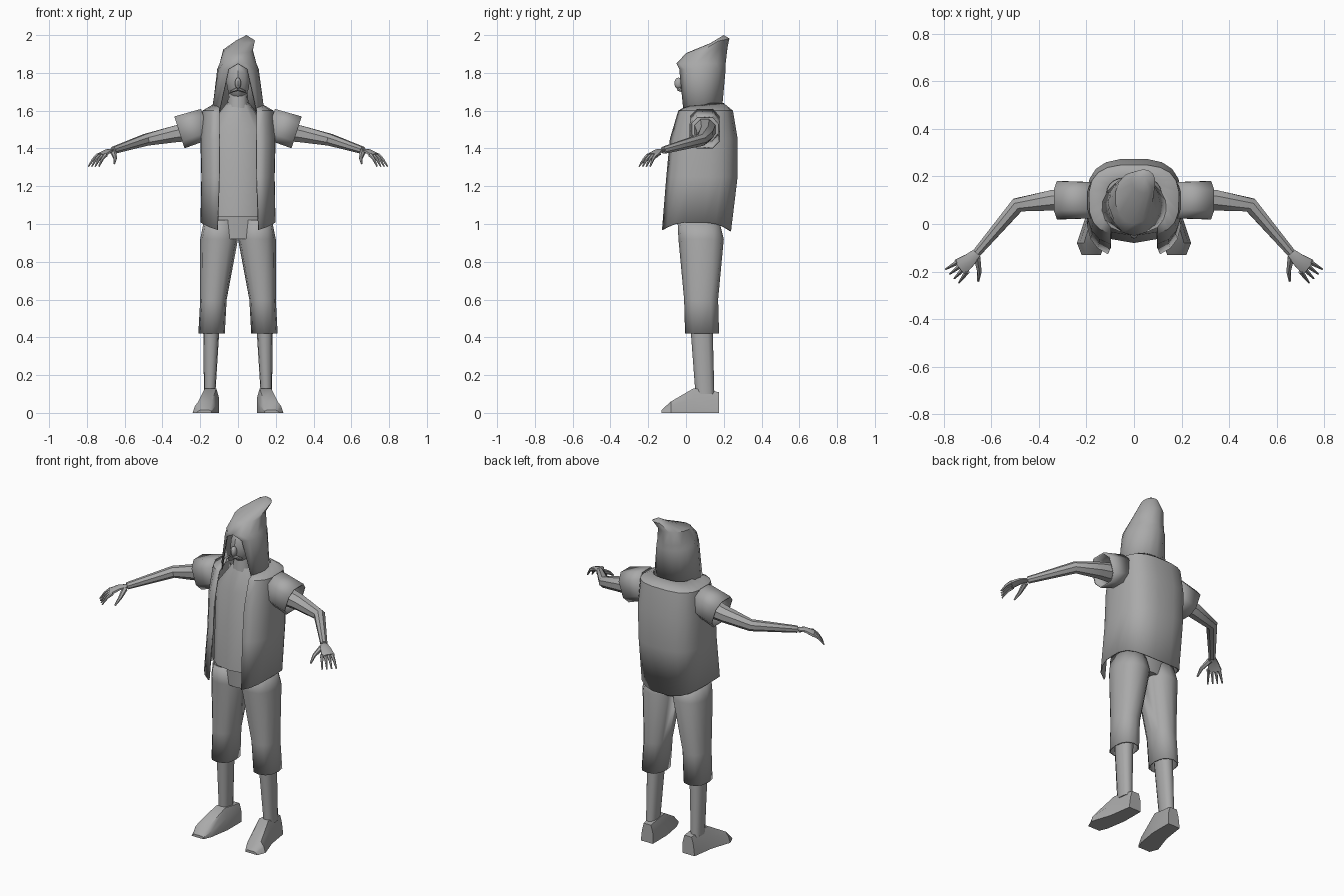
import bpy, bmesh
from math import sin, cos, asin, pi, radians, copysign
from mathutils import Vector

cube = bpy.data.objects.get("Cube")
if cube:
    bpy.data.objects.remove(cube, do_unlink=True)

# One plain colour throughout
grey = bpy.data.materials.new("plain grey")
grey.use_nodes = True
grey.diffuse_color = (.4, .4, .4, 1)
grey.node_tree.nodes["Principled BSDF"].inputs["Base Color"].default_value = grey.diffuse_color


def finish(name, bm, mirror=False, thickness=0):
    """Turn a bmesh into a shaded object, optionally paired and thickened."""
    bmesh.ops.remove_doubles(bm, verts=bm.verts, dist=.001)
    bmesh.ops.recalc_face_normals(bm, faces=bm.faces)
    mesh = bpy.data.meshes.new(name)
    bm.to_mesh(mesh)
    bm.free()
    mesh.materials.append(grey)
    part = bpy.data.objects.new(name, mesh)
    bpy.context.scene.collection.objects.link(part)
    bpy.ops.object.select_all(action='DESELECT')
    part.select_set(True)
    bpy.context.view_layer.objects.active = part
    bpy.ops.object.shade_smooth_by_angle(angle=radians(40))
    if thickness:
        part.modifiers.new("Thickness", 'SOLIDIFY').thickness = thickness
    if mirror:
        part.modifiers.new("Mirror", 'MIRROR')


def skin(name, rings, closed=True, caps=True, **options):
    """Join neighbouring rings of points with quads."""
    bm = bmesh.new()
    rows = [[bm.verts.new(point) for point in ring] for ring in rings]
    count = len(rows[0])
    for low, high in zip(rows, rows[1:]):
        for i in range(count if closed else count - 1):
            j = (i + 1) % count
            bm.faces.new((low[i], low[j], high[j], high[i]))
    if caps:
        bm.faces.new(rows[0])
        bm.faces.new(rows[-1])
    finish(name, bm, **options)


def rounded(value, power):
    return copysign(abs(value) ** power, value)


def ring(x, y, z, width, depth, gap=None, sides=12, power=.85, tilt=0, dip=0):
    """Level ring from the front; gap is half of an opening at the front."""
    start = asin((gap / width) ** (1 / power)) if gap else 0
    steps = sides if gap is None else sides - 1
    points = []
    for i in range(sides):
        angle = start + (pi - start) * 2 * i / steps
        back = -depth * rounded(cos(angle), power)
        points.append((x + width * rounded(sin(angle), power), y + back,
                       z + tilt * back - dip * cos(angle) ** 2))
    return points


def tower(name, stations, **options):
    """Closed part made of level rings."""
    skin(name, [ring(*station) for station in stations], **options)


def limb(name, path, start, end, flat=1, sides=8, power=1, **options):
    """Tapered tube along a path, paired on both sides of the body."""
    path = [Vector(point) for point in path]
    last = len(path) - 1
    rings = []
    for i, centre in enumerate(path):
        along = path[min(i + 1, last)] - path[max(i - 1, 0)]
        side = along.cross(Vector((0, 0, 1))).normalized()
        up = side.cross(along.normalized())
        radius = start + (end - start) * i / last
        angles = [2 * pi * (k + .5) / sides for k in range(sides)]
        rings.append([centre + side * radius * rounded(cos(a), power)
                      + up * radius * flat * rounded(sin(a), power) for a in angles])
    skin(name, rings, mirror=True, **options)


def blob(name, centre, size):
    """Stretched low-poly ball."""
    bm = bmesh.new()
    bmesh.ops.create_uvsphere(bm, u_segments=10, v_segments=8, radius=1)
    bmesh.ops.scale(bm, vec=size, verts=bm.verts)
    bmesh.ops.translate(bm, vec=centre, verts=bm.verts)
    finish(name, bm)


# Open jacket whose hem dips at the front and back
hem = ring(0, .05, 1.01, .2, .19, gap=.11, sides=18, power=.7, dip=.05)
upper = [(0, .08, 1.25, .195, .195), (0, .09, 1.45, .2, .185),
         (0, .1, 1.6, .19, .15), (0, .1, 1.64, .12, .1)]
skin("jacket", [hem] + [ring(*s, gap=.1, sides=18, power=.7) for s in upper],
     closed=False, caps=False, thickness=.008)

# Shirt and neck
tower("shirt", [(0, .06, 1.04, .17, .14), (0, .08, 1.5, .17, .13),
                (0, .08, 1.64, .06, .08)])
tower("neck", [(0, .06, 1.6, .06, .07), (0, .06, 1.7, .05, .06)])

# Short sleeves, bent arms and palms
limb("sleeve", [(.17, .1, 1.53), (.31, .1, 1.485)], .08, .085, flat=1.1, power=.7,
     caps=False, thickness=.008)
wrist = (.66, -.12, 1.39)
limb("arm", [(.2, .1, 1.5), (.34, .1, 1.475), (.49, .08, 1.445), wrist], .06, .02)
limb("palm", [wrist, (.69, -.15, 1.385), (.73, -.18, 1.36)], .02, .04, flat=.4)

# Fingers fan out and droop from the knuckles
for i in range(4):
    knuckle = Vector((.74 - i * .013, -.16 - i * .013, 1.365))
    heading = -radians(30 + i * 8)
    reach = Vector((cos(heading), sin(heading), -1)) * .06
    middle = knuckle + reach * .5 + Vector((0, 0, .008))
    limb(f"finger_{i + 1}", [knuckle, middle, knuckle + reach], .012, .004, sides=6)
limb("thumb", [(.66, -.14, 1.38), (.65, -.2, 1.35), (.655, -.24, 1.32)], .016, .005, sides=6)

# Cropped trousers and shins
tower("trouser_hips", [(0, .07, .92, .17, .1), (0, .07, 1.06, .17, .11)])
tower("trouser_leg", [(.14, .085, .42, .07, .09), (.13, .08, .6, .07, .09),
                      (.1, .08, .92, .1, .12), (.1, .065, 1.02, .08, .11)],
      caps=False, mirror=True, thickness=.008)
tower("shin", [(.14, .08, .5, .045, .06), (.15, .1, .1, .03, .05)], mirror=True)

# Shoes, skinned from heel to toe with narrowing tops
sections = []
for x, y, half, height in [(.14, .175, .04, .11), (.15, .04, .05, .13),
                           (.18, -.08, .06, .06), (.18, -.13, .04, .015)]:
    sections.append([(x - half, y, 0), (x + half, y, 0),
                     (x + half * .8, y, height * .6), (x + half * .5, y, height),
                     (x - half * .7, y, height), (x - half, y, height * .6)])
skin("shoe", sections, mirror=True)

# Head and face
blob("head", (0, .05, 1.76), (.065, .085, .11))
blob("nose", (0, -.04, 1.745), (.017, .022, .03))
limb("moustache", [(0, -.04, 1.715), (.04, -.015, 1.7)], .011, .005, sides=6)

# Hood, open around the face and drawn up to a peak leaning back
brow = 1.85
hood = [(0, .07, 1.6, .14, .12, .1), (0, .08, 1.82, .11, .13, .05),
        (0, .08, brow, .1, .13, 0), (0, .11, 1.92, .08, .11, 0),
        (.04, .18, 1.97, .05, .05, 0)]
folds = [ring(*s, sides=15, power=1, tilt=max(0, s[2] - brow) * 2) for s in hood]
folds.append([(.045, .2, 2)] * 15)
skin("hood", folds, closed=False, caps=False, thickness=.006)
